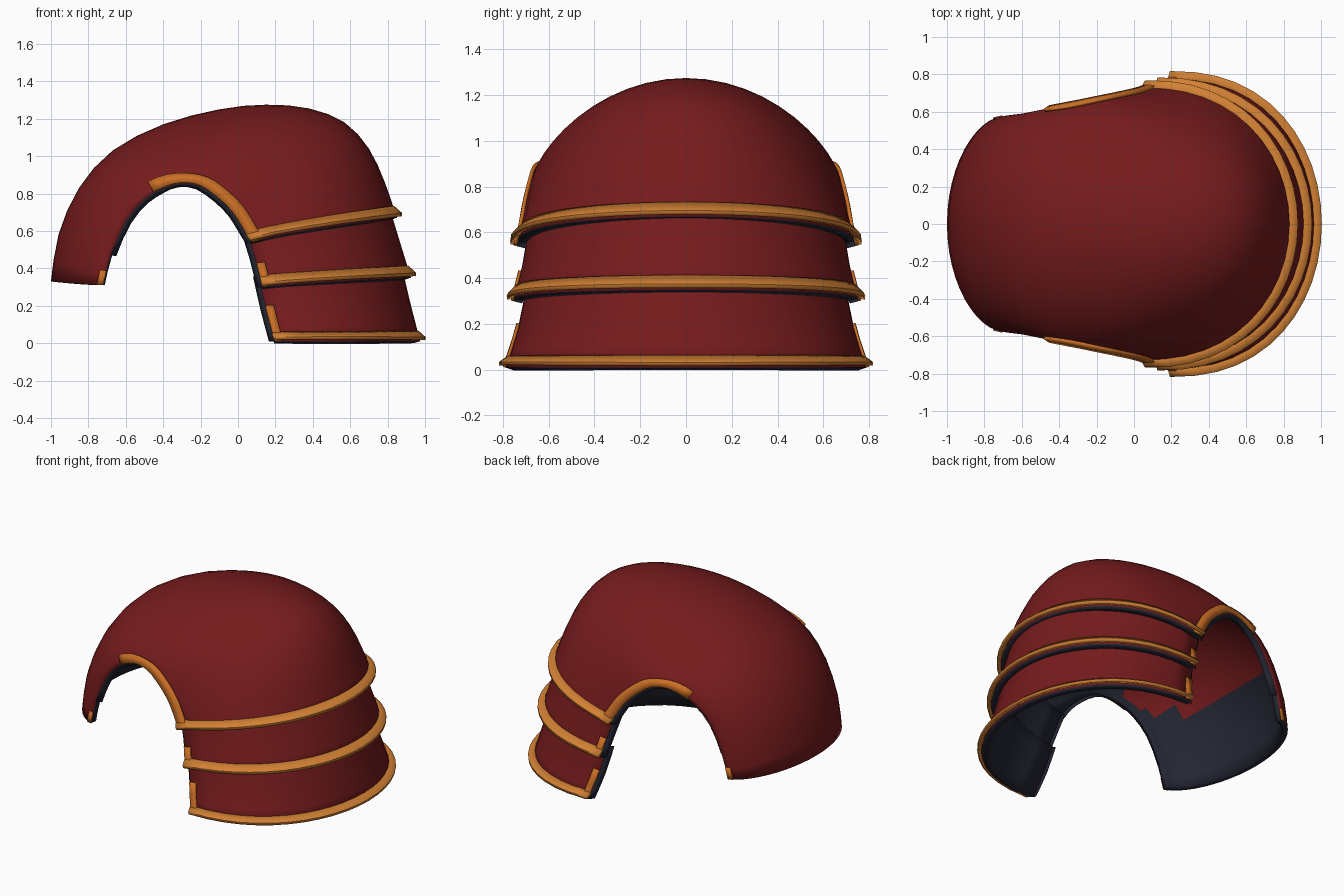
import bpy
import math
from mathutils import Vector

cube = bpy.data.objects.get("Cube")
if cube:
    bpy.data.objects.remove(cube, do_unlink=True)


def material(name, rgb):
    mat = bpy.data.materials.new(name)
    mat.use_nodes = True
    mat.diffuse_color = (*rgb, 1)
    mat.node_tree.nodes["Principled BSDF"].inputs["Base Color"].default_value = (*rgb, 1)
    return mat


RED = material("deep red", (0.18, 0.011, 0.012))
GOLD = material("warm gold", (0.65, 0.22, 0.034))
ORANGE = material("burnt orange", (0.58, 0.155, 0.018))
DARK = material("dark lining", (0.017, 0.019, 0.033))

# Each station: spine x, spine z, rim x, rim z, rim half width, roundness
DOME = [
    (-1.0, .33, -.72, .31, .57, 1.2), (-.96, .58, -.68, .47, .58, 1.15),
    (-.85, .83, -.6, .65, .59, 1.12), (-.67, 1.03, -.5, .77, .61, 1.12),
    (-.4, 1.17, -.4, .83, .63, 1.13), (-.1, 1.25, -.3, .855, .65, 1.13),
    (.15, 1.275, -.2, .84, .67, 1.13), (.38, 1.255, -.1, .77, .69, 1.13),
    (.57, 1.18, -.03, .7, .705, 1.12), (.7, 1.04, .01, .64, .715, 1.06),
    (.785, .86, .04, .59, .725, .96), (.85, .67, .07, .54, .74, .88),
]
UPPER_LAME = [(.8, .76, .04, .62, .69, .95), (.86, .56, .09, .46, .715, .92),
              (.925, .35, .13, .3, .755, .88)]
LOWER_LAME = [(.87, .44, .11, .36, .7, .92), (.92, .22, .15, .18, .735, .88),
              (.975, .01, .195, .01, .79, .85)]


def surface(stations, u, t):
    """Point on the plate: u runs along the spine, t from -1 to 1 across it."""
    last = len(stations) - 1
    i = min(int(u), last - 1)
    f = u - i
    a, b, c, d = (stations[max(0, min(last, k))] for k in range(i - 1, i + 3))
    sx, sz, rx, rz, w, power = (
        q + .5 * f * (r - p + f * (2 * p - 5 * q + 4 * r - s + f * (3 * (q - r) + s - p)))
        for p, q, r, s in zip(a, b, c, d))
    angle = t * math.pi / 2
    k = max(0, math.cos(angle))
    return Vector((rx + (sx - rx) * k ** power, w * math.sin(angle),
                   rz + (sz - rz) * k ** power ** 3))


def steps(start, end, count):
    return [start + (end - start) * i / count for i in range(count + 1)]


def sheet(name, rows, mats, thickness, offset, mirror=False, rule=None):
    """Thick sheet from a grid of points, with an optional mirrored twin."""
    n = len(rows[0])
    faces = [(r * n + c, (r + 1) * n + c, (r + 1) * n + c + 1, r * n + c + 1)
             for r in range(len(rows) - 1) for c in range(n - 1)]
    mesh = bpy.data.meshes.new(name)
    mesh.from_pydata([p for row in rows for p in row], [], faces)
    for mat in mats:
        mesh.materials.append(mat)
    if rule:
        for face in mesh.polygons:
            face.material_index = rule(face.center)
    obj = bpy.data.objects.new(name, mesh)
    bpy.context.collection.objects.link(obj)
    solid = obj.modifiers.new("thickness", "SOLIDIFY")
    solid.thickness = thickness
    solid.offset = offset
    if len(mats) > 1:
        solid.material_offset = 1
        solid.material_offset_rim = 1
    if mirror:
        flip = obj.modifiers.new("mirror", "MIRROR")
        flip.use_axis = (False, True, False)
        flip.use_mirror_merge = False
    bpy.ops.object.select_all(action="DESELECT")
    obj.select_set(True)
    bpy.context.view_layer.objects.active = obj
    bpy.ops.object.shade_smooth_by_angle(angle=math.radians(30))


def plate(name, stations, rule=None):
    last = len(stations) - 1
    rows = [[surface(stations, u, t) for t in steps(-1, 1, 24)]
            for u in steps(0, last, last * 2)]
    sheet(name, rows, [RED, DARK, RED, RED], .04, -1, rule=rule)


def hem(name, stations, width):
    """Band along the bottom edge that flares out to a lip."""
    last = len(stations) - 1
    rows = [[], [], []]
    for t in steps(-1, 1, 24):
        low = surface(stations, last, t)
        up = (surface(stations, last - .5, t) - low).normalized()
        along = surface(stations, last, t + .02) - surface(stations, last, t - .02)
        out = along.cross(up).normalized()
        for row, height, lift in zip(rows, (1, .25, 0), (.006, .034, .028)):
            row.append(low + up * width * height + out * lift)
    sheet(name, rows, [GOLD], .025, -1)


def rim_frame(stations, u):
    """Rim point and the unit direction from it into the plate."""
    rim = surface(stations, u, 1)
    return rim, (surface(stations, u, .9) - rim).normalized()


def side_trim(name, stations, start, end, width, thickness):
    """Raised band along both side rims of a plate."""
    rows = []
    for u in steps(start, end, max(2, round((end - start) * 3))):
        rim, inward = rim_frame(stations, u)
        rows.append([rim + inward * width, rim])
    sheet(name, rows, [ORANGE], thickness, 1, mirror=True)


def side_lip(name, stations, start):
    """Dark lining that peeks out past both side rims."""
    rows = []
    last = len(stations) - 1
    for u in steps(start, last, (last - start) * 2):
        rim, inward = rim_frame(stations, u)
        rows.append([rim, rim - inward * .03 - Vector((0, .035, 0))])
    sheet(name, rows, [DARK], .006, -1, mirror=True)


# Plates, with red under the crown of the dome and dark lining elsewhere
plate("shoulder_dome", DOME, lambda c: 2 if c.z > .8 and abs(c.y) < .6 else 0)
plate("upper_lame", UPPER_LAME)
plate("lower_lame", LOWER_LAME)

# Lining edges
side_lip("dome_lining_edge", DOME, 1)
side_lip("upper_lame_lining_edge", UPPER_LAME, 0)
side_lip("lower_lame_lining_edge", LOWER_LAME, 0)

# Gold bands on the lower edges
hem("dome_hem", DOME, .065)
hem("upper_lame_hem", UPPER_LAME, .065)
hem("lower_lame_hem", LOWER_LAME, .055)

# Orange trim around the arm openings and lame ends
side_trim("arch_trim", DOME, 3.5, 11, .065, .016)
side_trim("tip_trim", DOME, 0, .55, .035, .006)
side_trim("upper_lame_end_trim", UPPER_LAME, 1.2, 2, .045, .012)
side_trim("lower_lame_end_trim", LOWER_LAME, .9, 2, .045, .012)
